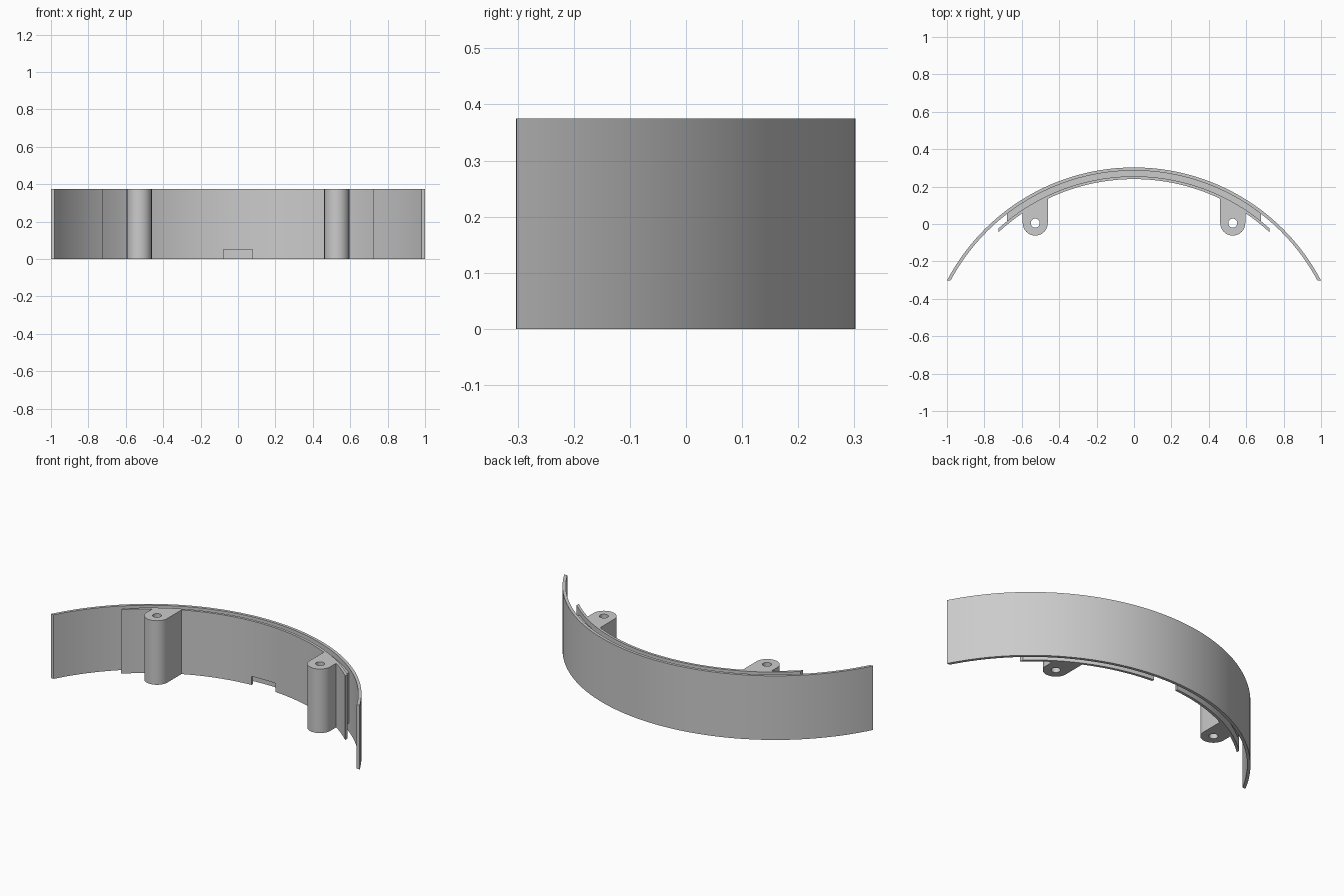
import bpy, bmesh
from math import sin, cos, asin, pi, radians

cube = bpy.data.objects.get("Cube")
if cube:
    bpy.data.objects.remove(cube, do_unlink=True)

HEIGHT = 0.375
CENTRE_Y = -0.8265          # shared centre of all the curved walls
R_OUT, R_SHELL, R_BAND, R_IN = 1.129, 1.112, 1.0815, 1.0665

grey = bpy.data.materials.new("plain_grey")
grey.use_nodes = True
grey.diffuse_color = (0.6, 0.6, 0.6, 1)
grey.node_tree.nodes["Principled BSDF"].inputs["Base Color"].default_value = (0.6, 0.6, 0.6, 1)


def arc(radius, x0, x1, steps):
    """Points on a concentric arc running from x0 to x1."""
    a0, a1 = asin(x0 / radius), asin(x1 / radius)
    angles = [a0 + (a1 - a0) * i / steps for i in range(steps + 1)]
    return [(radius * sin(a), CENTRE_Y + radius * cos(a)) for a in angles]


def extrude(name, outline, z0, z1):
    """Solid prism standing on a closed outline."""
    bm = bmesh.new()
    face = bm.faces.new([bm.verts.new((x, y, z0)) for x, y in outline])
    new = bmesh.ops.extrude_face_region(bm, geom=[face])["geom"]
    top = [v for v in new if isinstance(v, bmesh.types.BMVert)]
    bmesh.ops.translate(bm, verts=top, vec=(0, 0, z1 - z0))
    bmesh.ops.recalc_face_normals(bm, faces=bm.faces)
    mesh = bpy.data.meshes.new(name)
    bm.to_mesh(mesh)
    bm.free()
    mesh.materials.append(grey)
    obj = bpy.data.objects.new(name, mesh)
    bpy.context.collection.objects.link(obj)
    return obj


def curved_wall(name, r_out, x_out, r_in, x_in, z0, z1, steps=64):
    outline = arc(r_out, -x_out, x_out, steps) + arc(r_in, x_in, -x_in, steps)
    return extrude(name, outline, z0, z1)


def activate(obj):
    bpy.ops.object.select_all(action='DESELECT')
    obj.select_set(True)
    bpy.context.view_layer.objects.active = obj


def cut(obj, cutter):
    cutter.hide_render = True
    mod = obj.modifiers.new("cut", 'BOOLEAN')
    mod.operation = 'DIFFERENCE'
    mod.solver = 'EXACT'
    mod.object = cutter
    activate(obj)
    bpy.ops.object.modifier_apply(modifier=mod.name)
    bpy.data.objects.remove(cutter, do_unlink=True)


def circle(x, y, radius, start, sweep, steps):
    return [(x + radius * cos(start + sweep * i / steps),
             y + radius * sin(start + sweep * i / steps)) for i in range(steps + 1)]


# Long thin outer shell, ends trimmed flat across the front
shell = curved_wall("outer_shell", R_OUT, 1.0, R_SHELL, 0.981, 0, HEIGHT)

# Recessed rib joining the shell to the inner band, leaving a groove at each rim
rib = curved_wall("joining_rib", R_SHELL, 0.68, R_BAND, 0.68, 0.05, HEIGHT - 0.03)

# Inner band with a small notch at the bottom centre
band = curved_wall("inner_band", R_BAND, 0.725, R_IN, 0.725, 0, HEIGHT)
notch = [(-0.078, 0.2), (0.078, 0.2), (0.078, 0.27), (-0.078, 0.27)]
cut(band, extrude("notch_cutter", notch, -0.05, 0.05))

# Two screw posts with rounded fronts and through holes
posts = []
PX, PY, PR = 0.528, 0.005, 0.067
for side, name in ((1, "left_screw_post"), (-1, "right_screw_post")):
    x = side * PX
    outline = circle(x, PY, PR, pi, pi, 24) + arc(R_IN, x + PR, x - PR, 8)
    post = extrude(name, outline, 0, HEIGHT)
    hole = circle(x, PY, 0.024, 0, 2 * pi, 24)[:-1]
    cut(post, extrude("hole_cutter", hole, -0.1, HEIGHT + 0.1))
    posts.append(post)

for obj in [shell, rib, band] + posts:
    activate(obj)
    bpy.ops.object.shade_smooth_by_angle(angle=radians(30))
